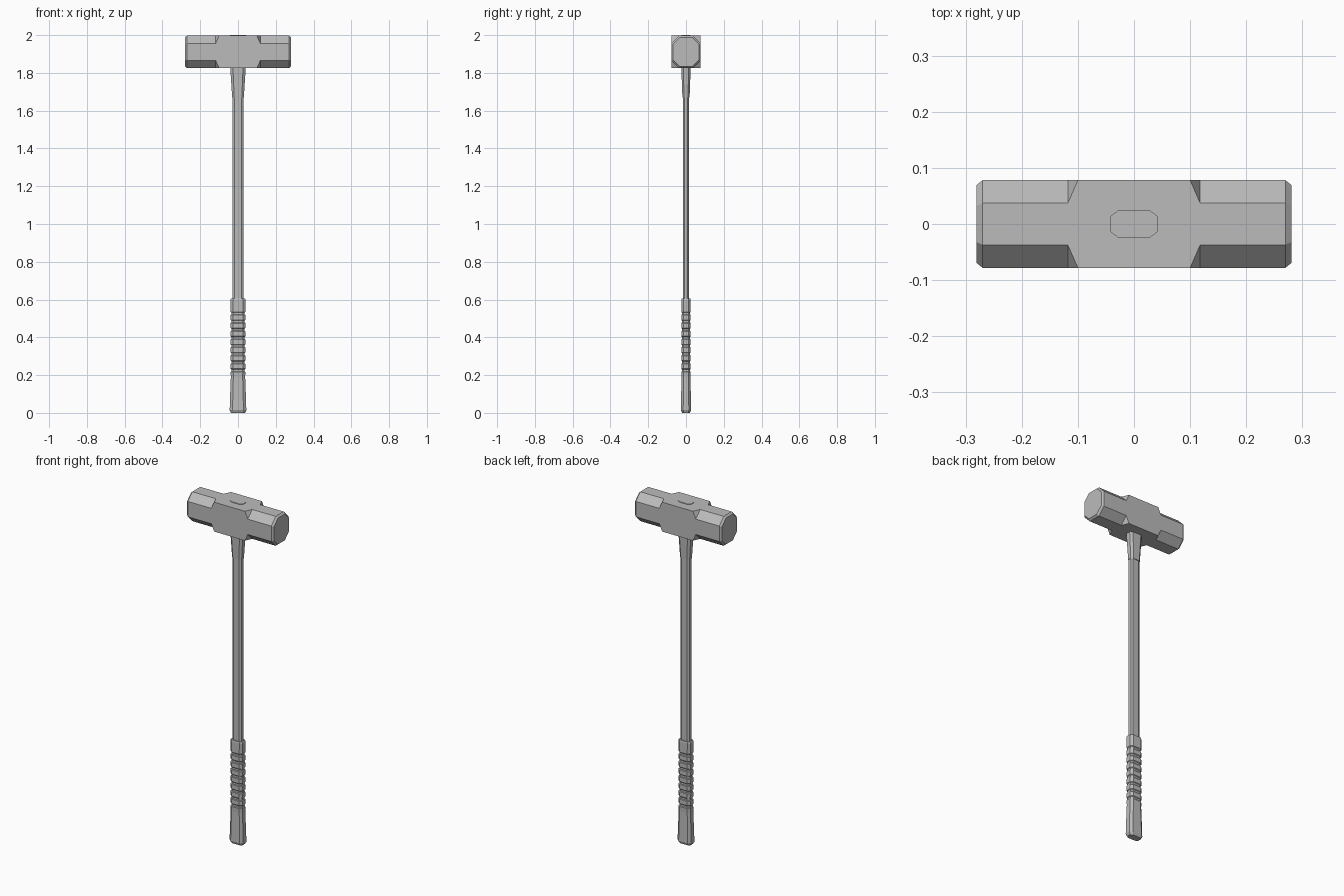
import bpy, bmesh

cube = bpy.data.objects.get("Cube")
if cube:
    bpy.data.objects.remove(cube, do_unlink=True)

grey = bpy.data.materials.new("plain_grey")
grey.use_nodes = True
colour = (0.5, 0.5, 0.5, 1)
grey.diffuse_color = colour
grey.node_tree.nodes["Principled BSDF"].inputs["Base Color"].default_value = colour


def octagon(a, b, ca, cb):
    """Chamfered rectangle with half sizes a, b and corner cuts ca, cb."""
    return [(a, cb - b), (a, b - cb), (a - ca, b), (ca - a, b),
            (-a, b - cb), (-a, cb - b), (ca - a, -b), (a - ca, -b)]


def loft(name, rings):
    """Skin a list of matching rings and cap both ends."""
    bm = bmesh.new()
    rows = [[bm.verts.new(p) for p in ring] for ring in rings]
    for low, high in zip(rows, rows[1:]):
        for i in range(len(low)):
            j = (i + 1) % len(low)
            bm.faces.new((low[i], low[j], high[j], high[i]))
    bm.faces.new(rows[0])
    bm.faces.new(rows[-1])
    bmesh.ops.remove_doubles(bm, verts=bm.verts, dist=0.0001)
    bmesh.ops.recalc_face_normals(bm, faces=bm.faces)
    mesh = bpy.data.meshes.new(name)
    bm.to_mesh(mesh)
    bm.free()
    mesh.materials.append(grey)
    obj = bpy.data.objects.new(name, mesh)
    bpy.context.collection.objects.link(obj)
    return obj


def upright(name, profile):
    """Loft flattened octagons along z from (z, half width, half depth)."""
    return loft(name, [[(x, y, z) for x, y in octagon(w, d, w * 0.35, d * 0.45)]
                       for z, w, d in profile])


# Hammer head: square middle block running into chamfered octagonal ends
mid_z = 1.911
half = [(0.1, 0.078, 0.086, 0), (0.118, 0.078, 0.086, 0.041),
        (0.27, 0.078, 0.086, 0.041), (0.281, 0.069, 0.077, 0.037)]
stations = [(-x, *rest) for x, *rest in reversed(half)] + half
loft("hammer_head", [[(x, y, mid_z + z) for y, z in octagon(a, b, c, c)]
                     for x, a, b, c in stations])

# Handle end showing through the top of the head
upright("handle_tip", [(1.95, 0.042, 0.025), (2.0, 0.042, 0.025)])

# Flared neck below the head
upright("handle_neck", [(1.67, 0.031, 0.019), (1.72, 0.034, 0.021),
                        (1.84, 0.042, 0.025)])

# Long shaft
upright("handle_shaft", [(0.55, 0.029, 0.016), (1.70, 0.029, 0.016)])

# Grip with finger grooves and a flared butt
grip = [(0, 0.037, 0.02), (0.014, 0.044, 0.027), (0.06, 0.043, 0.026),
        (0.19, 0.038, 0.024)]
for i in range(8):
    z = 0.225 + i * 0.043
    grip += [(z - 0.009, 0.039, 0.025), (z - 0.005, 0.035, 0.022),
             (z + 0.005, 0.035, 0.022), (z + 0.009, 0.039, 0.025)]
grip += [(0.598, 0.04, 0.025), (0.605, 0.037, 0.023)]
upright("grip", grip)
